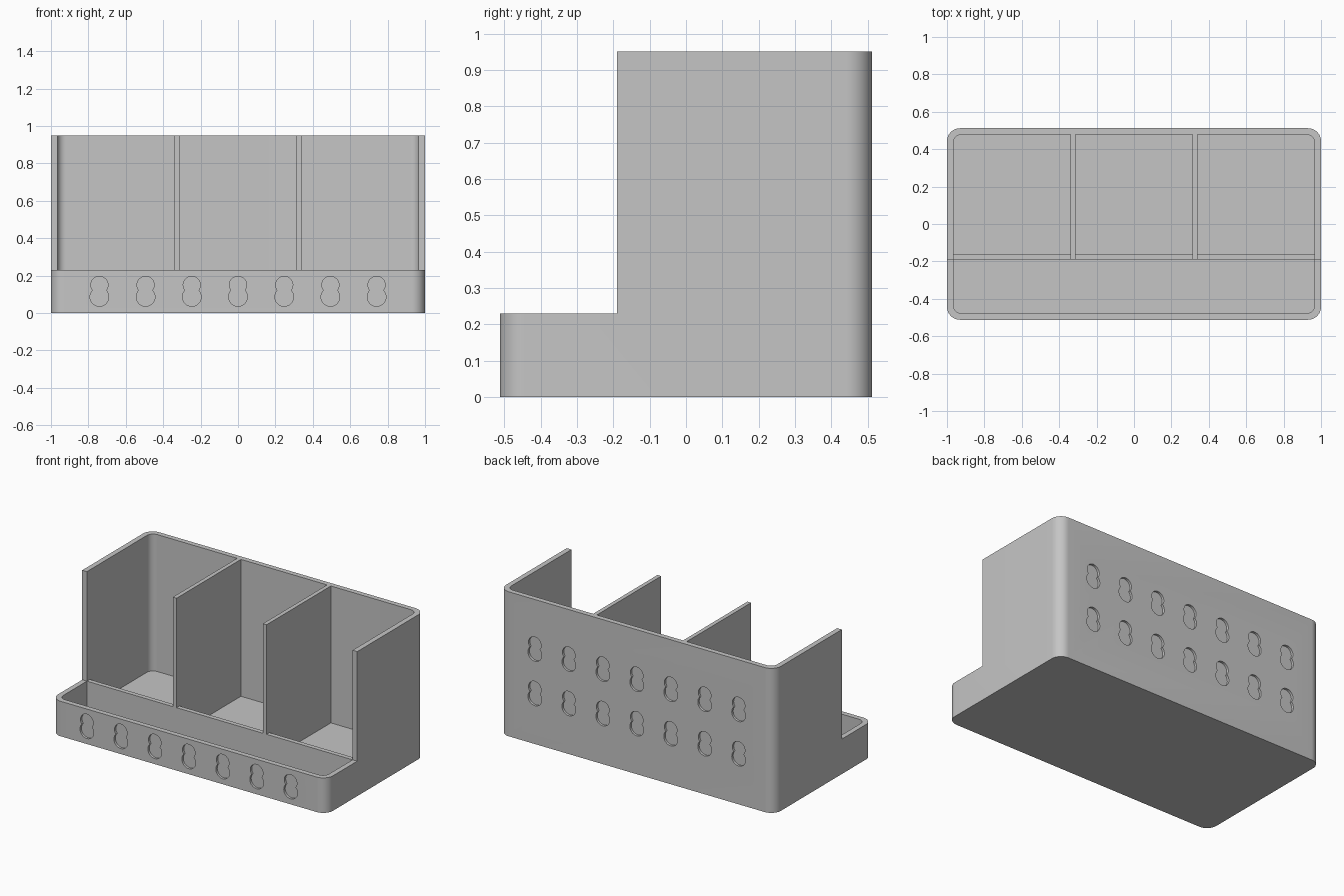
import bpy, bmesh, math
from mathutils import Matrix, Vector

cube = bpy.data.objects.get("Cube")
if cube:
    bpy.data.objects.remove(cube, do_unlink=True)

GREY = (0.56, 0.56, 0.56, 1)
grey = bpy.data.materials.new("light_grey")
grey.use_nodes = True
grey.diffuse_color = GREY
grey.node_tree.nodes["Principled BSDF"].inputs["Base Color"].default_value = GREY

# Main dimensions
HALF_X, HALF_Y = 1.0, 0.512
HEIGHT, LIP = 0.95, 0.23
WALL, FLOOR, CORNER = 0.034, 0.05, 0.07
STEP_Y = -0.19
PARTITION = 0.03
DIVIDER = 0.027
RECESS = 0.015


def arc(cx, cy, r, start, end, steps):
    angles = [start + (end - start) * i / steps for i in range(steps + 1)]
    return [(cx + r * math.cos(a), cy + r * math.sin(a)) for a in angles]


def rounded_rect(hx, hy, r):
    points = []
    for i, (sx, sy) in enumerate([(1, 1), (-1, 1), (-1, -1), (1, -1)]):
        a = i * math.pi / 2
        points += arc(sx * (hx - r), sy * (hy - r), r, a, a + math.pi / 2, 12)
    return points


def add_prism(bm, points, direction):
    """Extrude a closed loop of 3D points along a direction."""
    face = bm.faces.new([bm.verts.new(p) for p in points])
    top = bmesh.ops.extrude_face_region(bm, geom=[face])["geom"]
    verts = [v for v in top if isinstance(v, bmesh.types.BMVert)]
    bmesh.ops.translate(bm, verts=verts, vec=Vector(direction))


def finish(name, bm):
    bmesh.ops.recalc_face_normals(bm, faces=bm.faces[:])
    mesh = bpy.data.meshes.new(name)
    bm.to_mesh(mesh)
    bm.free()
    mesh.materials.append(grey)
    obj = bpy.data.objects.new(name, mesh)
    bpy.context.collection.objects.link(obj)
    return obj


def prism(name, points, direction):
    bm = bmesh.new()
    add_prism(bm, points, direction)
    return finish(name, bm)


def box(name, low, high):
    bm = bmesh.new()
    low, high = Vector(low), Vector(high)
    size = Matrix.Diagonal((*(high - low), 1))
    bmesh.ops.create_cube(bm, size=1, matrix=Matrix.Translation((low + high) / 2) @ size)
    return finish(name, bm)


def select(obj):
    bpy.ops.object.select_all(action="DESELECT")
    obj.select_set(True)
    bpy.context.view_layer.objects.active = obj


def cut(obj, cutter):
    cutter.hide_render = True
    mod = obj.modifiers.new("cut", "BOOLEAN")
    mod.operation, mod.solver, mod.object = "DIFFERENCE", "EXACT", cutter
    select(obj)
    bpy.ops.object.modifier_apply(modifier=mod.name)
    bpy.data.objects.remove(cutter, do_unlink=True)


# Rounded body, hollowed out and lowered at the front
body = prism("organizer_body",
             [(x, y, 0) for x, y in rounded_rect(HALF_X, HALF_Y, CORNER)],
             (0, 0, HEIGHT))
cavity = rounded_rect(HALF_X - WALL, HALF_Y - WALL, CORNER - WALL + 0.008)
cut(body, prism("cavity_cutter", [(x, y, FLOOR) for x, y in cavity], (0, 0, 2)))
cut(body, box("front_cutter", (-2, -2, LIP), (2, STEP_Y, 2)))

# Shallow peanut-shaped recesses: one row in front, two rows behind
low_r, low_z, top_r, top_z = 0.05, -0.031, 0.046, 0.033
gap = top_z - low_z
waist = (gap ** 2 + low_r ** 2 - top_r ** 2) / (2 * gap)
half = math.sqrt(low_r ** 2 - waist ** 2)
a_low = math.atan2(waist, half)
a_top = math.atan2(waist - gap, half)
peanut = arc(0, top_z, top_r, a_top, math.pi - a_top, 24)
peanut += arc(0, low_z, low_r, math.pi - a_low, 2 * math.pi + a_low, 24)[1:-1]

bm = bmesh.new()
for side, z in [(-1, 0.117), (1, 0.333), (1, 0.625)]:
    for i in range(-3, 4):
        loop = [(i * 0.247 + px, side * (HALF_Y - RECESS), z + pz) for px, pz in peanut]
        add_prism(bm, loop, (0, side * 0.1, 0))
cut(body, finish("recess_cutter", bm))

# Low partition between the front tray and the tall compartments
inner_x, inner_y = HALF_X - WALL, HALF_Y - WALL
box("front_partition", (-inner_x, STEP_Y, FLOOR), (inner_x, STEP_Y + PARTITION, LIP))

# Tall dividers, notched to sit on the partition
back = STEP_Y + PARTITION
profile = [(back, FLOOR), (inner_y, FLOOR), (inner_y, HEIGHT),
           (STEP_Y, HEIGHT), (STEP_Y, LIP), (back, LIP)]
for name, x in [("right_divider", -0.327), ("left_divider", 0.327)]:
    prism(name, [(x - DIVIDER / 2, y, z) for y, z in profile], (DIVIDER, 0, 0))

# Smooth rounded corners, crisp edges
select(body)
bpy.ops.object.shade_smooth_by_angle(angle=math.radians(30))
